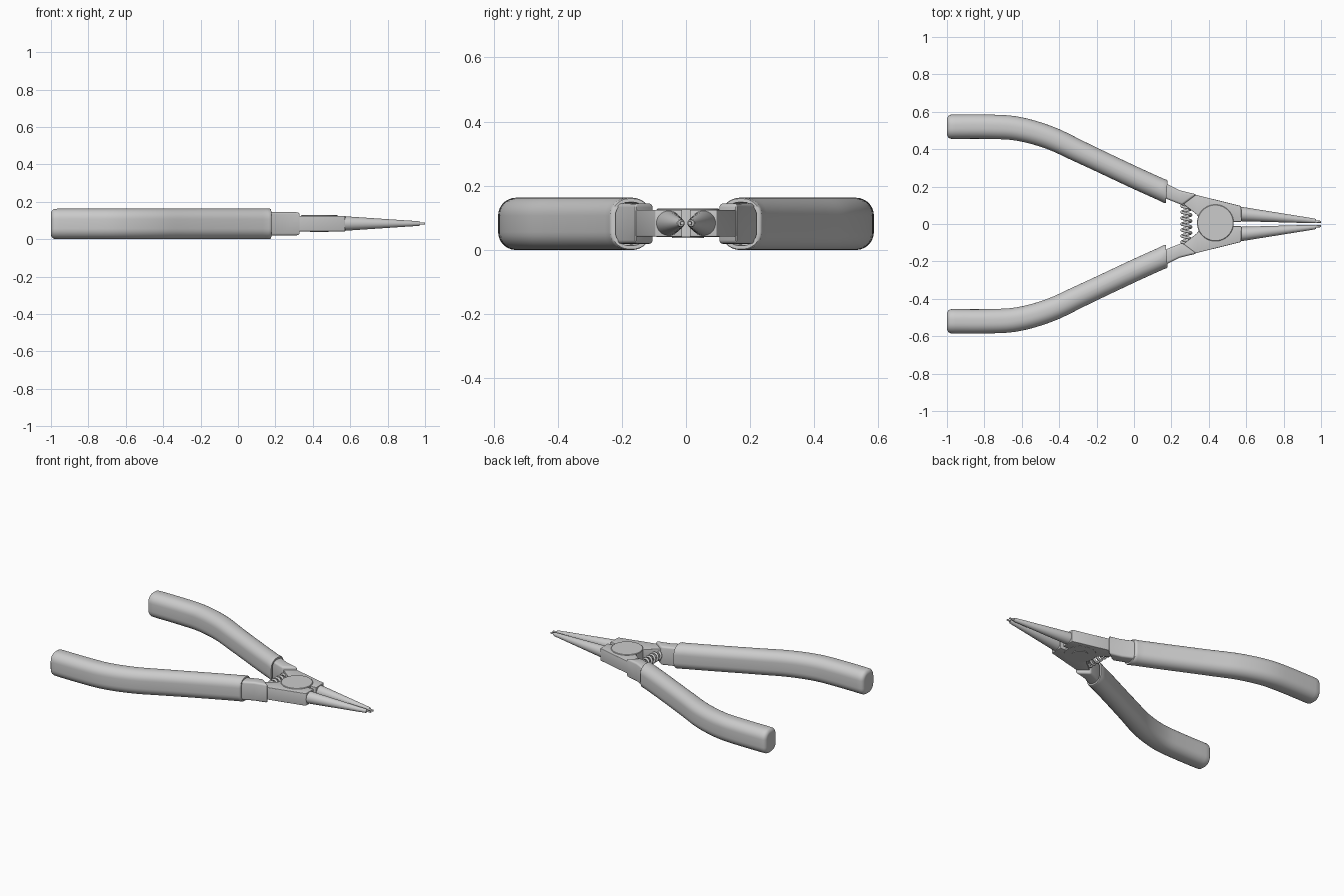
import bpy, bmesh, math
from mathutils import Vector

if "Cube" in bpy.data.objects:
    bpy.data.objects.remove(bpy.data.objects["Cube"])

ZC = 0.0815  # mid height of the tool


def finish(bm, name, mirror=False, bevel=0.0, angle=35):
    bmesh.ops.recalc_face_normals(bm, faces=bm.faces)
    me = bpy.data.meshes.new(name)
    bm.to_mesh(me)
    bm.free()
    ob = bpy.data.objects.new(name, me)
    bpy.context.collection.objects.link(ob)
    bpy.ops.object.select_all(action='DESELECT')
    ob.select_set(True)
    bpy.context.view_layer.objects.active = ob
    if bevel:
        m = ob.modifiers.new("Bevel", 'BEVEL')
        m.width, m.segments, m.limit_method = bevel, 3, 'ANGLE'
        bpy.ops.object.modifier_apply(modifier=m.name)
    bpy.ops.object.shade_smooth_by_angle(angle=math.radians(angle))
    if mirror:
        m = ob.modifiers.new("Mirror", 'MIRROR')
        m.use_axis = (False, True, False)
    return ob


def loft(bm, rings):
    loops = [[bm.verts.new(p) for p in r] for r in rings]
    n = len(loops[0])
    for a, b in zip(loops, loops[1:]):
        for i in range(n):
            bm.faces.new((a[i], a[(i + 1) % n], b[(i + 1) % n], b[i]))
    bm.faces.new(loops[0])
    bm.faces.new(loops[-1])


def prism(name, pts, z0, z1, bevel):
    bm = bmesh.new()
    loft(bm, [[(x, y, z) for x, y in pts] for z in (z0, z1)])
    return finish(bm, name, True, bevel)


def lathe(name, axis_pts, mirror=False, n=40):
    """Round part: list of (centre, radius) with a common axis direction."""
    d = (axis_pts[-1][2] - axis_pts[0][2]).normalized() if len(axis_pts[0]) > 2 else \
        (Vector(axis_pts[-1][0]) - Vector(axis_pts[0][0])).normalized()
    u = d.orthogonal().normalized()
    v = d.cross(u)
    bm = bmesh.new()
    loft(bm, [[Vector(c) + r * (math.cos(k * math.tau / n) * u + math.sin(k * math.tau / n) * v)
               for k in range(n)] for c, r in axis_pts])
    return finish(bm, name, mirror)


def section(c, nrm, hw, hh, rad):
    """Rounded rectangle across direction nrm and z."""
    out = []
    rad = min(rad, hw, hh)
    for sx, sz, a0 in ((1, 1, 0), (-1, 1, 90), (-1, -1, 180), (1, -1, 270)):
        for k in range(8):
            a = math.radians(a0 + 90 * k / 7)
            p = sx * (hw - rad) + rad * math.cos(a)
            q = sz * (hh - rad) + rad * math.sin(a)
            out.append((c.x + nrm.x * p, c.y + nrm.y * p, ZC + q))
    return out


# Handle grips: rounded section swept along a bent path
ctrl = [Vector(p) for p in ((-1, .52), (-.78, .52), (-.62, .509), (-.45, .461),
                            (-.28, .382), (0, .25), (.175, .171))]
ext = [ctrl[0] * 2 - ctrl[1]] + ctrl + [ctrl[-1] * 2 - ctrl[-2]]
path = []
for i in range(1, len(ext) - 2):
    p0, p1, p2, p3 = ext[i - 1:i + 3]
    for k in range(5):
        t = k / 5
        path.append(.5 * (2 * p1 + (p2 - p0) * t + (2 * p0 - 5 * p1 + 4 * p2 - p3) * t * t
                          + (3 * p1 - p0 - 3 * p2 + p3) * t ** 3))
rings = []
H, R = .0815, .056
for k in range(6):  # rounded rear end
    a = math.radians(90 * k / 6)
    e = .026 * (1 - math.sin(a))
    rings.append(section(Vector((-1 + .026 * (1 - math.cos(a)), .52)), Vector((0, 1)),
                         .065 - e, H - e, R - e))
for i in range(1, len(path)):
    tan = (path[min(i + 1, len(path) - 1)] - path[i - 1]).normalized()
    w = .065 - .007 * min(1, max(0, (path[i].x + .7) / .5))
    rings.append(section(path[i], Vector((-tan.y, tan.x)), w, H, R))
end, en = ctrl[-1], Vector((.08, 1))
rings.append(section(end - Vector((.006, -.003)), en, .063, H, R))
rings.append(section(end, en, .060, H - .003, R - .003))
rings.append(section(end, en, .049, H - .014, R - .014))
rings.append(section(end - Vector((.03, -.014)), en, .047, H - .016, R - .016))
bm = bmesh.new()
loft(bm, rings)
finish(bm, "handle_grips", True, angle=50)

# Thick metal arms coming out of the grips
prism("metal_arms", [(.05, .262), (.18, .212), (.245, .18), (.335, .158), (.258, .101),
                     (.18, .132), (.05, .19)], .019, .145, .012)

# Thinner joint halves around the pivot
prism("joint_halves", [(.25, .165), (.335, .155), (.573, .096), (.575, .012), (.50, .012),
                       (.36, .012), (.336, .05), (.262, .108)], .042, .125, .003)

# Pivot disc and the rivet underneath
lathe("pivot_disc", [((.435, .006, .041), .098), ((.435, .006, .126), .098),
                     ((.435, .006, .129), .095)], n=64)
lathe("pivot_rivet", [((.435, .006, .037), .05), ((.435, .006, .06), .05)], n=48)

# Tapered round jaws with small tip pins
lathe("jaws", [((.565, .054, ZC + .002), .039), ((.965, .0165, ZC + .002), .0125),
               ((.972, .0160, ZC + .002), .0095)], True)
lathe("tip_pins", [((.96, .0135, ZC + .002), .0065), ((1.0, .0115, ZC + .002), .0055)], True, 20)

# Return spring coiled between the arms
cu = bpy.data.curves.new("return_spring", 'CURVE')
cu.dimensions = '3D'
cu.bevel_depth, cu.bevel_resolution, cu.use_fill_caps = .0075, 3, True
sp = cu.splines.new('POLY')
turns, steps = 7, 20
N = turns * steps
sp.points.add(N)
for i, p in enumerate(sp.points):
    a = math.tau * i / steps
    p.co = (.28 + .025 * math.cos(a), -.112 + .224 * i / N, ZC + .025 * math.sin(a), 1)
sp.use_smooth = True
spring = bpy.data.objects.new("return_spring", cu)
bpy.context.collection.objects.link(spring)
bpy.ops.object.select_all(action='DESELECT')
spring.select_set(True)
bpy.context.view_layer.objects.active = spring
bpy.ops.object.convert(target='MESH')
